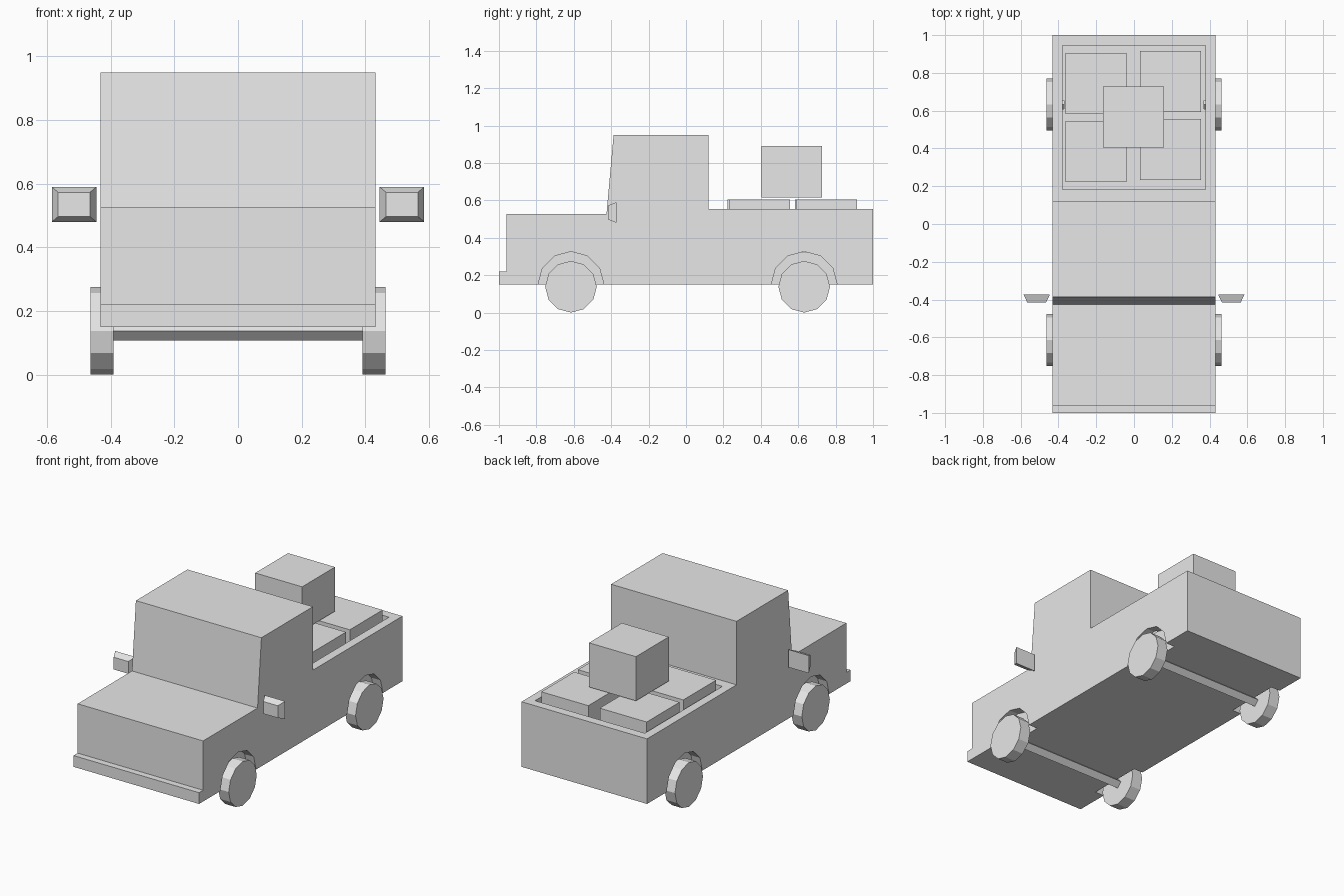
import bpy, bmesh, math
from mathutils import Vector

old = bpy.data.objects.get("Cube")
if old:
    bpy.data.objects.remove(old, do_unlink=True)

grey = bpy.data.materials.new("plain grey")
grey.use_nodes = True
GREY = (0.8, 0.8, 0.8, 1)
grey.diffuse_color = GREY
grey.node_tree.nodes["Principled BSDF"].inputs["Base Color"].default_value = GREY


def loft(name, ring_a, ring_b):
    """Closed solid between two matching rings of points."""
    bm = bmesh.new()
    a = [bm.verts.new(p) for p in ring_a]
    b = [bm.verts.new(p) for p in ring_b]
    bm.faces.new(a)
    bm.faces.new(b)
    for i in range(len(a)):
        j = (i + 1) % len(a)
        bm.faces.new((a[i], a[j], b[j], b[i]))
    bmesh.ops.recalc_face_normals(bm, faces=bm.faces)
    mesh = bpy.data.meshes.new(name)
    bm.to_mesh(mesh)
    bm.free()
    mesh.materials.append(grey)
    obj = bpy.data.objects.new(name, mesh)
    bpy.context.collection.objects.link(obj)
    return obj


def extrude_x(name, profile, x0, x1):
    return loft(name, [(x0, y, z) for y, z in profile], [(x1, y, z) for y, z in profile])


def box(name, x0, x1, y0, y1, z0, z1):
    return extrude_x(name, [(y0, z0), (y1, z0), (y1, z1), (y0, z1)], x0, x1)


def disc(name, y, z, radius, sides, x0, x1):
    angles = [math.tau * i / sides for i in range(sides)]
    return extrude_x(name, [(y + radius * math.cos(a), z + radius * math.sin(a)) for a in angles], x0, x1)


def cut(target, cutter):
    cutter.hide_render = True
    mod = target.modifiers.new("cut", 'BOOLEAN')
    mod.operation = 'DIFFERENCE'
    mod.solver = 'EXACT'
    mod.object = cutter
    bpy.context.view_layer.objects.active = target
    bpy.ops.object.modifier_apply(modifier=mod.name)
    bpy.data.objects.remove(cutter, do_unlink=True)


# Body: one side profile with bumper, hood, cab and bed
HALF = 0.432
profile = [(-1, 0.15), (-1, 0.22), (-0.96, 0.22), (-0.96, 0.527), (-0.425, 0.527),
           (-0.387, 0.95), (0.12, 0.95), (0.12, 0.555), (1, 0.555), (1, 0.15)]
body = extrude_x("body", profile, -HALF, HALF)

# Open cargo bed
cut(body, box("bed_cutter", -0.378, 0.378, 0.182, 0.945, 0.32, 0.7))

# Wheels, wheel arches and axles
for end, y in (("front", -0.615), ("rear", 0.632)):
    for side, s in (("left", 1), ("right", -1)):
        cut(body, disc("arch_cutter", y, 0.15, 0.176, 12, s * 0.37, s * 0.5))
        disc(f"{end}_{side}_wheel", y, 0.138, 0.138, 12, s * 0.391, s * 0.463)
    disc(f"{end}_axle", y, 0.138, 0.031, 4, -0.4, 0.4)

# Side mirrors, tapering towards the front
for side, s in (("left", 1), ("right", -1)):
    rings = []
    for y, half_x, half_z in ((-0.415, 0.05, 0.038), (-0.372, 0.07, 0.055)):
        rings.append([(s * 0.515 + dx * half_x, y, 0.535 + dz * half_z)
                      for dx, dz in ((-1, -1), (1, -1), (1, 1), (-1, 1))])
    loft(f"{side}_mirror", *rings)

# Cargo crates: four in the bed and one on top
SIZE = 0.323
crates = [(-0.363, 0.222, 0.33), (0.032, 0.232, 0.33), (-0.363, 0.582, 0.33),
          (0.032, 0.592, 0.33), (-0.165, 0.405, 0.616)]
for n, (x, y, z) in enumerate(crates):
    box(f"cargo_crate_{n + 1}", x, x + SIZE, y, y + SIZE, z, z + 0.275)
